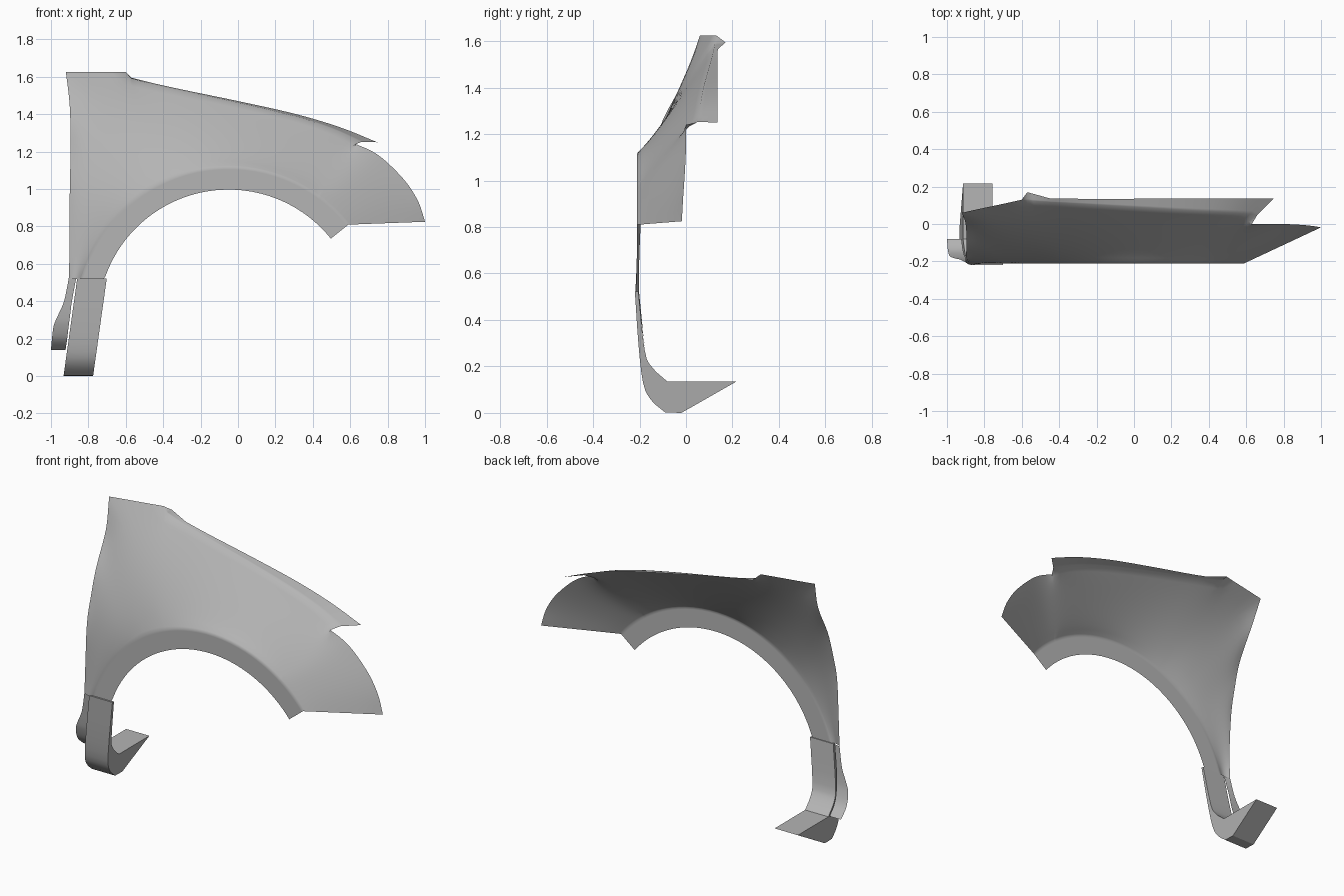
import bpy, bmesh
from math import sin, cos, atan2, radians, degrees, pi
from mathutils import Vector

if "Cube" in bpy.data.objects:
    bpy.data.objects.remove(bpy.data.objects["Cube"])

CX, CZ = -0.05, 0.297          # wheel arch centre
R_IN, R_OUT, Y_OUT = 0.70, 0.82, -0.21

grey = bpy.data.materials.new("dark_grey")
grey.diffuse_color = (0.46, 0.46, 0.46, 1)
grey.use_nodes = True
grey.node_tree.nodes["Principled BSDF"].inputs["Base Color"].default_value = grey.diffuse_color


def spline(pts, n=4):
    """Catmull-Rom curve through the points."""
    p = [Vector(q) for q in pts]
    p = [2 * p[0] - p[1]] + p + [2 * p[-1] - p[-2]]
    out = []
    for i in range(1, len(p) - 2):
        a, b, c, d = p[i - 1:i + 3]
        for k in range(n):
            t = k / n
            out.append(0.5 * (2 * b + (c - a) * t + (2 * a - 5 * b + 4 * c - d) * t * t
                              + (3 * b - a - 3 * c + d) * t ** 3))
    return out + [p[-2]]


def grid(bm, rows):
    """Skin a list of equally long point rows."""
    vs = [[bm.verts.new(q) for q in r] for r in rows]
    for r, s in zip(vs, vs[1:]):
        for i in range(len(r) - 1):
            bm.faces.new((r[i], r[i + 1], s[i + 1], s[i]))
    return vs


def finish(bm, name, angle):
    bmesh.ops.remove_doubles(bm, verts=bm.verts, dist=0.0005)
    bmesh.ops.recalc_face_normals(bm, faces=bm.faces)
    me = bpy.data.meshes.new(name)
    bm.to_mesh(me)
    bm.free()
    me.materials.append(grey)
    ob = bpy.data.objects.new(name, me)
    bpy.context.collection.objects.link(ob)
    bpy.ops.object.select_all(action='DESELECT')
    ob.select_set(True)
    bpy.context.view_layer.objects.active = ob
    bpy.ops.object.shade_smooth_by_angle(angle=radians(angle))


# Outline sections of the panel: nose, hood crease, top, rear edge
nose = spline([(1, -.018, .825), (.965, -.012, .93), (.9, -.005, 1.035),
               (.8, 0, 1.14), (.72, 0, 1.2), (.63, 0, 1.24)])
crease = spline([(.66, .05, 1.252), (.5, .062, 1.325), (.3, .073, 1.39),
                 (0, .092, 1.462), (-.3, .11, 1.525), (-.45, .118, 1.558), (-.57, .125, 1.592)])
top = [Vector(p) for p in [(-.6, .13, 1.625), (-.68, .112, 1.625), (-.76, .095, 1.625), (-.84, .078, 1.625)]]
rear = spline([(-.92, .06, 1.625), (-.9, 0, 1.45), (-.895, -.1, 1.26), (-.897, -.15, 1.1),
               (-.9, -.185, .94), (-.9, -.2, .7), (-.905, -.202, .52)])
outline = nose + crease + top + rear

# Matching angle on the wheel arch for every outline point
thetas, last = [], 0
for i, p in enumerate(outline):
    a = degrees(atan2(p.z - CZ, p.x - CX))
    if i < len(nose):
        a = 38.7 + (a - 26.7) * 0.56
    last = max(last + 0.15, a)
    thetas.append(radians(last))


def arch(r):
    return [Vector((CX + r * cos(t), Y_OUT, max(.52, CZ + r * sin(t)))) for t in thetas]


# Fender skin: flat arch lip, then a loft from the arch to the outline
bm = bmesh.new()
lip = arch(R_OUT)
grid(bm, [arch(R_IN), arch(R_OUT - .012), lip])
rows = []
N = 12
for v in [0, .025] + [k / N for k in range(1, N + 1)]:
    row = []
    for i, (a, b) in enumerate(zip(lip, outline)):
        p = a.lerp(b, v)
        p.y -= 0.012 * sin(pi * v) * min(1, i / (len(nose) + 6))
        row.append(p)
    rows.append(row)
body = grid(bm, rows)

# Relax the inside of the loft so the outline corners do not print through
inside = [v for r in body[2:-1] for v in r[1:-1]]
for _ in range(60):
    bmesh.ops.smooth_vert(bm, verts=inside, factor=0.5,
                          use_axis_x=True, use_axis_y=True, use_axis_z=True)

# Hood flange with the small tab at its rear end
flange = spline([(.745, .135, 1.25), (.54, .135, 1.332), (.3, .135, 1.403),
                 (0, .135, 1.47), (-.3, .135, 1.532), (-.45, .137, 1.565)])
flange += [Vector((-.45, .137, 1.565)).lerp(Vector((-.57, .17, 1.595)), k / 4) for k in range(1, 5)]
hem = crease + [top[0]]
flange.append(top[0])
grid(bm, [hem, [a.lerp(b, .2) for a, b in zip(hem, flange)], flange])

# Lower rear tail that flares back and curls under
left = spline([(-.905, -.202, .52), (-.93, -.19, .4), (-.96, -.183, .33),
               (-.985, -.172, .27), (-.995, -.14, .195), (-1, -.08, .14)])
right = spline([(-.866, -.21, .52), (-.888, -.193, .4), (-.897, -.184, .33),
                (-.905, -.172, .27), (-.914, -.14, .195), (-.922, -.08, .14)])
grid(bm, [left, right])
finish(bm, "fender_panel", 60)

# Hooked lower bracket: solid profile, sheared backwards towards the ground
outer = spline([(0, -.22, .522), (0, -.205, .3), (0, -.185, .13), (0, -.15, .055), (0, -.09, .002)], 3)
inner = spline([(0, -.08, .135), (0, -.145, .195), (0, -.178, .27), (0, -.205, .522)], 3)
profile = outer + [Vector((0, -.02, 0)), Vector((0, .217, .135))] + inner
bm = bmesh.new()
sides = []
for x0 in (-.86, -.702):
    sides.append([bm.verts.new((x0 - .14 * (.52 - p.z), p.y, p.z)) for p in profile])
n = len(profile)
for i in range(n):
    j = (i + 1) % n
    bm.faces.new((sides[0][i], sides[0][j], sides[1][j], sides[1][i]))
for s in sides:
    bm.faces.new(s)
finish(bm, "lower_bracket", 30)
